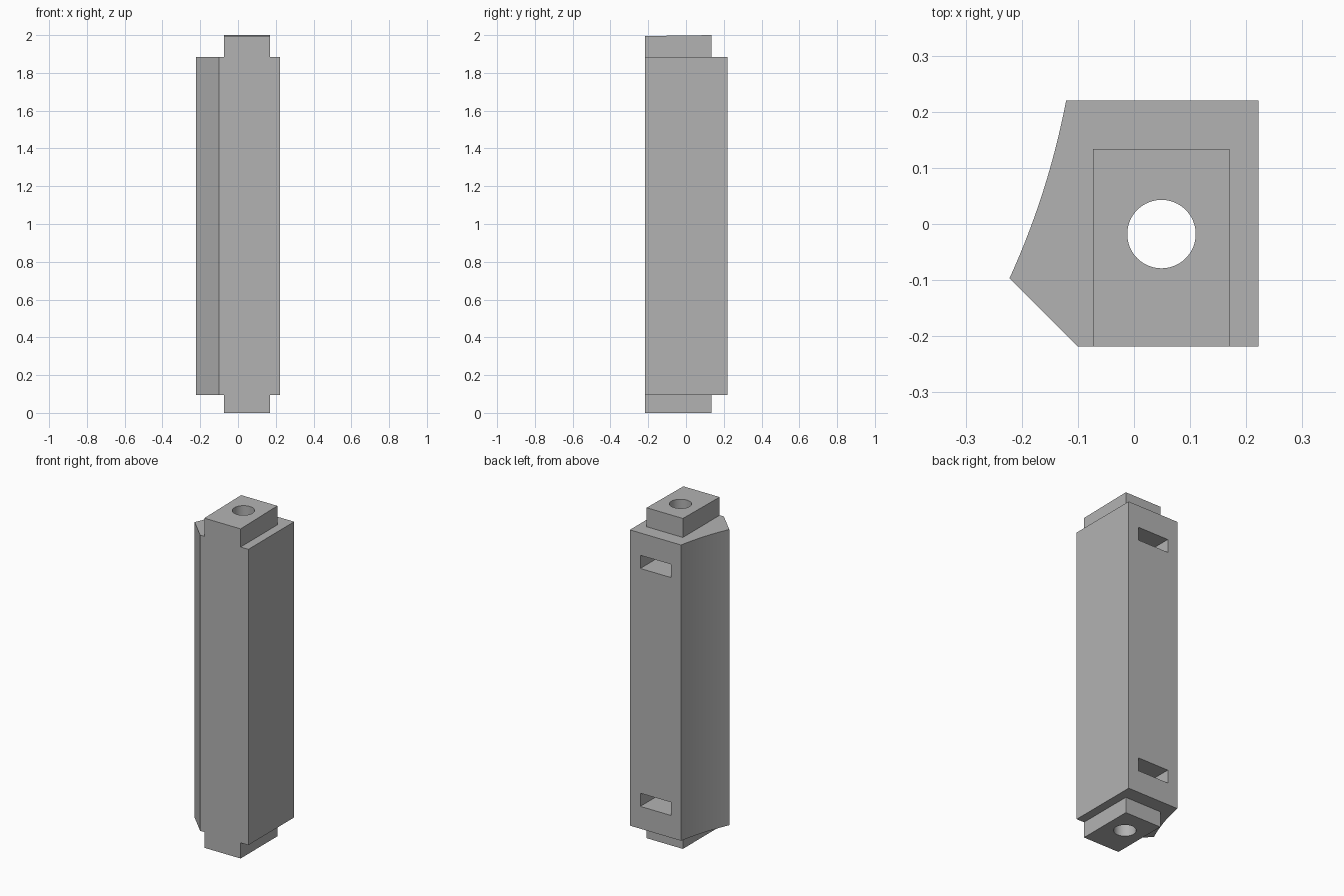
import bpy, bmesh, math
from mathutils import Vector

cube = bpy.data.objects.get("Cube")
if cube:
    bpy.data.objects.remove(cube, do_unlink=True)

grey = bpy.data.materials.new("plain grey")
grey.use_nodes = True
colour = (0.45, 0.45, 0.45, 1)
grey.diffuse_color = colour
grey.node_tree.nodes["Principled BSDF"].inputs["Base Color"].default_value = colour


def prism(name, outline, z0, z1):
    """Extrude a plan outline between two heights."""
    bm = bmesh.new()
    base = bm.faces.new([bm.verts.new((x, y, z0)) for x, y in outline])
    top = bmesh.ops.extrude_face_region(bm, geom=[base])["geom"]
    bmesh.ops.translate(bm, vec=(0, 0, z1 - z0),
                        verts=[v for v in top if isinstance(v, bmesh.types.BMVert)])
    bmesh.ops.recalc_face_normals(bm, faces=bm.faces)
    mesh = bpy.data.meshes.new(name)
    bm.to_mesh(mesh)
    bm.free()
    mesh.materials.append(grey)
    obj = bpy.data.objects.new(name, mesh)
    bpy.context.collection.objects.link(obj)
    return obj


def rectangle(x0, x1, y0, y1):
    return [(x0, y0), (x1, y0), (x1, y1), (x0, y1)]


def combine(target, tool, operation):
    """Apply a boolean and discard the tool."""
    mod = target.modifiers.new("boolean", 'BOOLEAN')
    mod.operation, mod.solver, mod.object = operation, 'EXACT', tool
    bpy.context.view_layer.objects.active = target
    bpy.ops.object.modifier_apply(modifier=mod.name)
    bpy.data.objects.remove(tool, do_unlink=True)


# Body: square block with a chamfered corner and a shallow concave side
start, end = Vector((-0.121, 0.22)), Vector((-0.222, -0.097))
sagitta, steps = 0.01, 24
inward = Vector((end.y - start.y, start.x - end.x)).normalized()
if inward.x < 0:
    inward = -inward
arc = []
for i in range(steps + 1):
    t = i / steps
    arc.append(tuple(start.lerp(end, t) + inward * sagitta * 4 * t * (1 - t)))
post = prism("post", [(-0.101, -0.218), (0.222, -0.218), (0.222, 0.22)] + arc, 0.095, 1.885)

# Core whose ends stand out as tabs, the top falling slightly to the front
core = prism("end_tabs", rectangle(-0.073, 0.17, -0.218, 0.134), 0, 2)
for v in core.data.vertices:
    if v.co.z > 1 and v.co.y < 0:
        v.co.z -= 0.005
combine(post, core, 'UNION')

# Bolt hole through the full length
sides = 64
hole = prism("hole_cutter", [(0.049 + 0.061 * math.cos(2 * math.pi * i / sides),
                              -0.018 + 0.061 * math.sin(2 * math.pi * i / sides))
                             for i in range(sides)], -0.1, 2.1)
combine(post, hole, 'DIFFERENCE')

# Nut slots cut in from the back
for z in (0.23, 1.67):
    slot = prism("slot_cutter", rectangle(-0.054, 0.152, -0.12, 0.3), z, z + 0.08)
    combine(post, slot, 'DIFFERENCE')

bpy.ops.object.select_all(action='DESELECT')
post.select_set(True)
bpy.context.view_layer.objects.active = post
bpy.ops.object.shade_smooth_by_angle(angle=math.radians(25))
